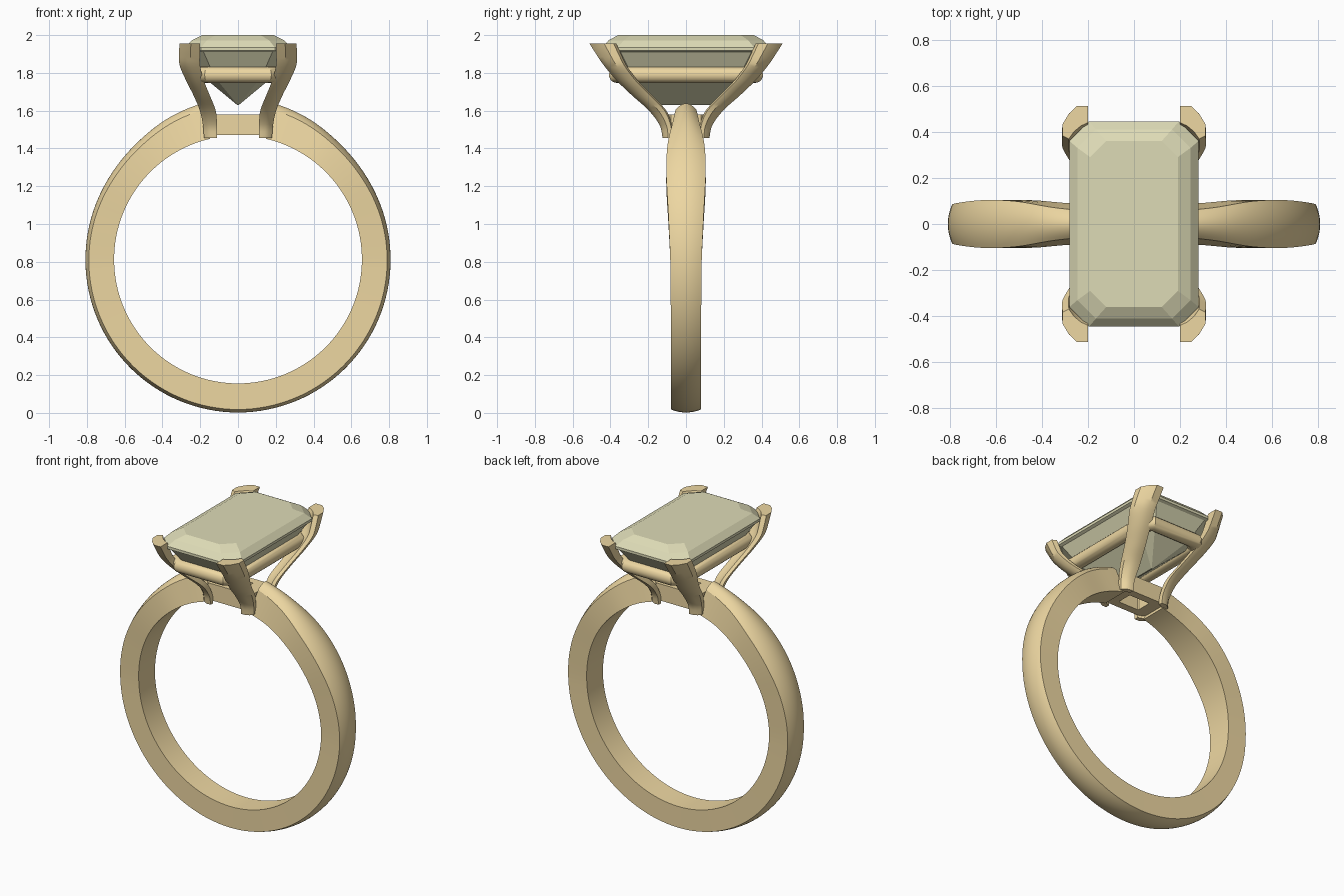
import bpy, bmesh, math
from math import sin, cos, pi, radians

if "Cube" in bpy.data.objects:
    bpy.data.objects.remove(bpy.data.objects["Cube"])


def material(name, color):
    m = bpy.data.materials.new(name)
    m.diffuse_color = color
    m.use_nodes = True
    m.node_tree.nodes["Principled BSDF"].inputs["Base Color"].default_value = m.diffuse_color
    return m


gold = material("gold", (0.85, 0.68, 0.36, 1))
gem = material("pale_gem", (0.73, 0.71, 0.47, 1))


def loft(name, rings, mat, closed=False, smooth=30):
    """Skin a list of equal-length point rings, capped unless closed."""
    bm = bmesh.new()
    vs = [[bm.verts.new(p) for p in r] for r in rings]
    n = len(rings[0])
    for i in range(len(vs) if closed else len(vs) - 1):
        a, b = vs[i], vs[(i + 1) % len(vs)]
        for j in range(n):
            k = (j + 1) % n
            bm.faces.new((a[j], a[k], b[k], b[j]))
    if not closed:
        bm.faces.new(vs[0])
        bm.faces.new(vs[-1])
    bmesh.ops.recalc_face_normals(bm, faces=bm.faces)
    me = bpy.data.meshes.new(name)
    bm.to_mesh(me)
    bm.free()
    ob = bpy.data.objects.new(name, me)
    bpy.context.collection.objects.link(ob)
    me.materials.append(mat)
    if smooth:
        bpy.ops.object.select_all(action='DESELECT')
        ob.select_set(True)
        bpy.context.view_layer.objects.active = ob
        bpy.ops.object.shade_smooth_by_angle(angle=radians(smooth))
    return ob


def spline(keys, t):
    """Smooth interpolation of key rows; the first column is the parameter."""
    i = 0
    while i < len(keys) - 2 and t > keys[i + 1][0]:
        i += 1
    p1, p2 = keys[i], keys[i + 1]
    p0, p3 = keys[max(i - 1, 0)], keys[min(i + 2, len(keys) - 1)]
    h = p2[0] - p1[0]
    u = (t - p1[0]) / h
    out = []
    for c in range(1, len(p1)):
        m1 = (p2[c] - p0[c]) / (p2[0] - p0[0]) * h
        m2 = (p3[c] - p1[c]) / (p3[0] - p1[0]) * h
        out.append((2*u**3 - 3*u*u + 1) * p1[c] + (u**3 - 2*u*u + u) * m1
                   + (3*u*u - 2*u**3) * p2[c] + (u**3 - u*u) * m2)
    return out


def octagon(z, hx, hy, c):
    """Rectangle with cut corners."""
    q = [(hx, hy - c), (hx - c, hy), (c - hx, hy), (-hx, hy - c)]
    return [(x, y, z) for x, y in q + [(-x, -y) for x, y in q]]


# Shank: flat inside, domed outside, open at the top for the setting
# angle from top, inner half width, outer half width, crown radius, dome height
shank_keys = [(13, .088, .055, .848, .035), (25, .09, .07, .836, .032),
              (40, .102, .098, .818, .028), (55, .104, .104, .81, .025),
              (75, .092, .092, .808, .02), (95, .082, .082, .808, .018),
              (180, .079, .079, .81, .016)]
CZ, RI = 0.812, 0.656
rings = []
N = 120
for i in range(N + 1):
    deg = 13 + (360 - 26) * i / N
    wi, wo, r, d = spline(shank_keys, min(deg, 360 - deg))
    sec = [(-wi, RI), (wi, RI)]
    for j in range(13):
        s = 1 - j / 6
        sec.append((wo * s, r - d * s * s))
    a = radians(deg)
    rings.append([(q * sin(a), y, CZ + q * cos(a)) for y, q in sec])
loft("shank", rings, gold)

# Base collar: rectangular frame with an open centre
loft("base_collar", [octagon(1.472, .165, .1, .02), octagon(1.58, .165, .1, .02),
                     octagon(1.58, .075, .05, .005), octagon(1.472, .075, .05, .005)],
     gold, closed=True)

# Prongs: one lofted claw, mirrored to four corners
# z, centre x, centre y, half x, half y
prong_keys = [(1.455, .145, .097, .035, .027), (1.52, .148, .106, .037, .032),
              (1.6, .16, .15, .042, .046), (1.68, .192, .232, .043, .053),
              (1.76, .228, .312, .047, .056), (1.84, .255, .375, .054, .06),
              (1.9, .257, .41, .055, .066), (1.955, .255, .44, .055, .071)]
claw = [(-1, 1), (-.1, 1), (.5, .55), (1, -.1), (1, -.8), (.5, -1), (.1, -.55),
        (-.45, -.2), (-1, 0)]
rings = []
for i in range(29):
    z = 1.455 + .5 * i / 28
    cx, cy, hx, hy = spline(prong_keys, z)
    rings.append([(cx + hx * u, cy + hy * v, z) for u, v in claw])
prongs = loft("prongs", rings, gold, smooth=35)
mir = prongs.modifiers.new("four_corners", 'MIRROR')
mir.use_axis = (True, True, False)

# Gallery rail: round wire loop under the stone
rings = []
for i in range(20):
    a = 2 * pi * i / 20
    o = .043 * cos(a)
    rings.append(octagon(1.79 + .043 * sin(a), .205 + o, .365 + o, .05 + .5 * o))
loft("gallery_rail", rings, gold, closed=True)

# Stone: stepped emerald cut with a keel underneath
levels = [(1.63, .004, .165, .002), (1.78, .185, .34, .06), (1.91, .262, .427, .08),
          (1.918, .28, .445, .085), (1.935, .28, .445, .085), (1.972, .245, .41, .08),
          (2.0, .19, .36, .07)]
loft("stone", [octagon(*l) for l in levels], gem, smooth=0)
